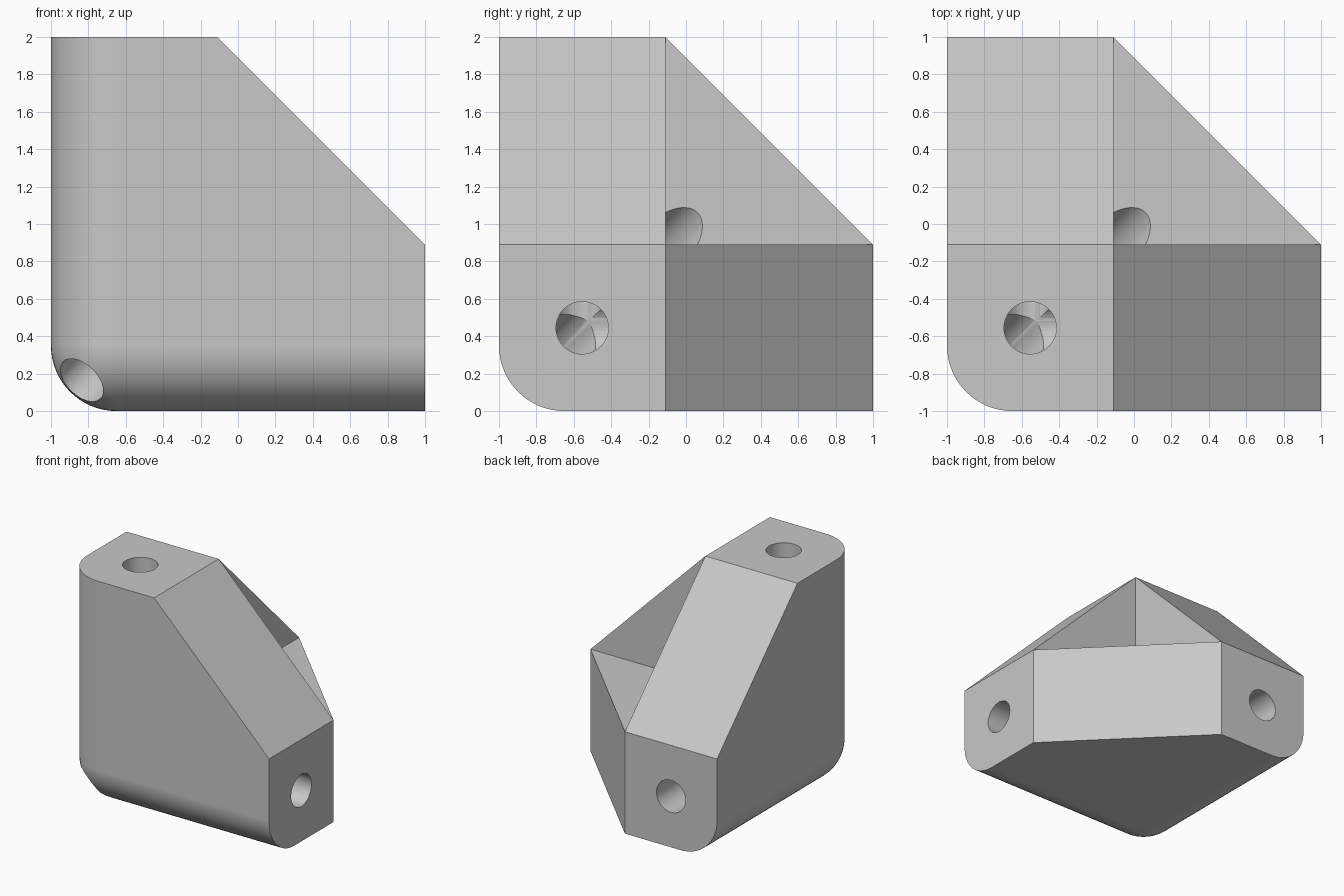
import bpy
import bmesh
from mathutils import Matrix, Vector

if "Cube" in bpy.data.objects:
    bpy.data.objects.remove(bpy.data.objects["Cube"], do_unlink=True)

SIZE = 2.0       # arm length
ARM = 0.89       # plate thickness
ROUND = 0.35     # outer edge radius
HOLE = 0.14      # hole radius
MID = ARM / 2
CORNER = Vector((-1, -1, 0))   # outer corner that all three arms share

grey = bpy.data.materials.new("grey")
grey.use_nodes = True
colour = (0.58, 0.58, 0.58, 1)
grey.diffuse_color = colour
grey.node_tree.nodes["Principled BSDF"].inputs["Base Color"].default_value = colour


def add_object(name, bm):
    bmesh.ops.recalc_face_normals(bm, faces=bm.faces)
    bmesh.ops.translate(bm, verts=bm.verts, vec=CORNER)
    mesh = bpy.data.meshes.new(name)
    bm.to_mesh(mesh)
    bm.free()
    mesh.materials.append(grey)
    obj = bpy.data.objects.new(name, mesh)
    bpy.context.collection.objects.link(obj)
    return obj


def box(low, high):
    bm = bmesh.new()
    bmesh.ops.create_cube(bm, size=high - low)
    bmesh.ops.translate(bm, verts=bm.verts, vec=Vector((1, 1, 1)) * (low + high) / 2)
    return bm


def prism(profile, low, high, axis):
    """Sweep a 2D profile along one axis."""
    bm = bmesh.new()
    ring = []
    for a, b in profile:
        co = [a, b]
        co.insert(axis, low)
        ring.append(bm.verts.new(co))
    face = bm.faces.new(ring)
    new = bmesh.ops.extrude_face_region(bm, geom=[face])["geom"]
    shift = Vector((0, 0, 0))
    shift[axis] = high - low
    bmesh.ops.translate(bm, vec=shift, verts=[v for v in new if isinstance(v, bmesh.types.BMVert)])
    return bm


def rod(start, end):
    """Round cutter between two points."""
    start, end = Vector(start), Vector(end)
    along = end - start
    turn = along.to_track_quat("Z", "Y").to_matrix().to_4x4()
    bm = bmesh.new()
    bmesh.ops.create_cone(bm, cap_ends=True, segments=48, radius1=HOLE, radius2=HOLE,
                          depth=along.length,
                          matrix=Matrix.Translation((start + end) / 2) @ turn)
    return bm


# Block with its three outer edges rounded into a ball corner
bm = box(0, SIZE)
corner = min(bm.verts, key=lambda v: v.co.length)
bmesh.ops.bevel(bm, geom=list(corner.link_edges), offset=ROUND, offset_type="OFFSET",
                segments=16, profile=0.5, affect="EDGES")
bracket = add_object("corner_bracket", bm)

# Inner pocket, three slanted cuts, three arm holes and the diagonal hole
cutters = [add_object("pocket_cutter", box(ARM, SIZE + 0.5))]
out = SIZE + 0.1
slant = [(ARM - 0.1, out), (out, ARM - 0.1), (out, out)]
for axis in range(3):
    cutters.append(add_object("slant_cutter", prism(slant, -0.1, ARM + 0.4, axis)))
for axis in range(3):
    start, end = [MID] * 3, [MID] * 3
    end[axis] = out
    cutters.append(add_object("arm_hole_cutter", rod(start, end)))
cutters.append(add_object("diagonal_hole_cutter", rod([-0.2] * 3, [ARM + 0.5] * 3)))

bpy.ops.object.select_all(action="DESELECT")
bracket.select_set(True)
bpy.context.view_layer.objects.active = bracket
for cutter in cutters:
    cutter.hide_render = True
    cut = bracket.modifiers.new("cut", "BOOLEAN")
    cut.operation = "DIFFERENCE"
    cut.solver = "EXACT"
    cut.object = cutter
    bpy.ops.object.modifier_apply(modifier=cut.name)
    bpy.data.objects.remove(cutter, do_unlink=True)

# Smooth rounds and holes, crisp flat faces
bpy.ops.object.shade_smooth_by_angle(angle=0.5)
weighted = bracket.modifiers.new("clean_normals", "WEIGHTED_NORMAL")
weighted.keep_sharp = True
